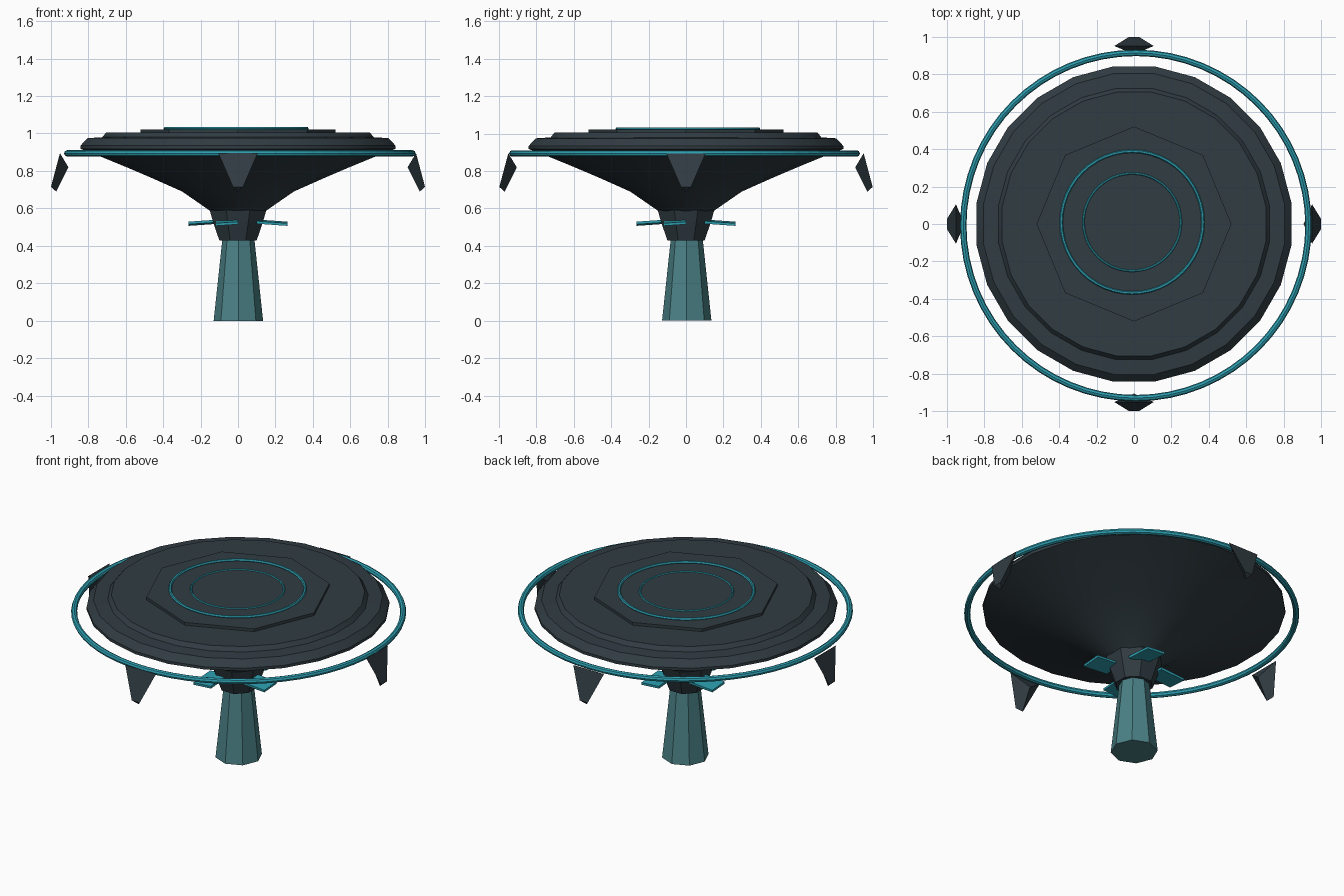
import bpy, math
from mathutils import Matrix

if "Cube" in bpy.data.objects:
    bpy.data.objects.remove(bpy.data.objects["Cube"])


def material(name, rgb):
    m = bpy.data.materials.new(name)
    m.diffuse_color = (*rgb, 1)
    m.use_nodes = True
    m.node_tree.nodes["Principled BSDF"].inputs["Base Color"].default_value = m.diffuse_color
    return m


DARK = material("dark slate", (0.030, 0.045, 0.055))
STEM = material("muted teal", (0.070, 0.220, 0.240))
GLOW = material("bright teal", (0.026, 0.340, 0.430))


def mesh_object(name, verts, faces, mat, smooth=False):
    me = bpy.data.meshes.new(name)
    me.from_pydata(verts, [], faces)
    me.materials.append(mat)
    ob = bpy.data.objects.new(name, me)
    bpy.context.collection.objects.link(ob)
    if smooth:
        bpy.ops.object.select_all(action='DESELECT')
        ob.select_set(True)
        bpy.context.view_layer.objects.active = ob
        bpy.ops.object.shade_smooth_by_angle(angle=math.radians(30))
    return ob


def lathe(name, profile, n, mat, turn=0.0, smooth=False, centre=(0, 0)):
    """Closed solid of revolution; profile runs from bottom to top as (radius, z)."""
    verts, faces = [], []
    for r, z in profile:
        for i in range(n):
            a = 2 * math.pi * (i + turn) / n
            verts.append((centre[0] + r * math.cos(a), centre[1] + r * math.sin(a), z))
    for k in range(len(profile) - 1):
        for i in range(n):
            j = (i + 1) % n
            faces.append((k * n + i, k * n + j, k * n + n + j, k * n + n + i))
    faces.append(tuple(reversed(range(n))))
    faces.append(tuple(range(len(verts) - n, len(verts))))
    return mesh_object(name, verts, faces, mat, smooth)


def torus(name, major, minor, loc, mat, n, m):
    bpy.ops.mesh.primitive_torus_add(major_radius=major, minor_radius=minor, location=loc,
                                     major_segments=n, minor_segments=m)
    ob = bpy.context.object
    ob.name = name
    ob.data.materials.append(mat)
    return ob


# stem and collar
lathe("stem", [(0.132, 0), (0.085, 0.44)], 8, STEM, centre=(0.002, 0.004))
lathe("collar", [(0.108, 0.43), (0.145, 0.53), (0.163, 0.59), (0.15, 0.61)], 8, DARK, turn=0.5)

# bowl with stepped round top
lathe("bowl", [(0.14, 0.58), (0.30, 0.69), (0.47, 0.765), (0.60, 0.82), (0.73, 0.873),
               (0.848, 0.918), (0.848, 0.935), (0.81, 0.975), (0.73, 0.98),
               (0.71, 1.005)], 24, DARK, turn=0.5, smooth=True)

# eight-sided plate and the two thin rings on top
lathe("top_plate", [(0.52, 1.0), (0.52, 1.022)], 8, DARK)
torus("top_ring_outer", 0.378, 0.009, (-0.01, 0.01, 1.026), GLOW, 48, 6)
torus("top_ring_inner", 0.260, 0.006, (-0.01, 0.01, 1.022), GLOW, 48, 6)

# large floating ring
torus("floating_ring", 0.921, 0.017, (0.01, -0.008, 0.894), GLOW, 64, 8)

for i in range(4):
    turn = Matrix.Rotation(i * math.pi / 2, 4, 'Z')

    # claw hanging from the ring: flat outside, ridge inside
    claw = [(0.95, -0.105, 0.895), (0.95, 0.105, 0.895), (0.905, 0, 0.82),
            (0.998, -0.027, 0.715), (0.998, 0.027, 0.715), (0.97, 0, 0.69)]
    ob = mesh_object(f"claw_{i + 1}", claw,
                     [(0, 1, 2), (3, 5, 4), (0, 3, 4, 1), (1, 4, 5, 2), (2, 5, 3, 0)], DARK)
    ob.matrix_world = turn

    # small tilted blade beside the collar
    bpy.ops.mesh.primitive_cube_add(size=1)
    blade = bpy.context.object
    blade.name = f"blade_{i + 1}"
    blade.data.materials.append(GLOW)
    blade.data.transform(Matrix.Diagonal((0.165, 0.12, 0.014, 1)))
    blade.matrix_world = (turn @ Matrix.Translation((0.182, -0.06, 0.524))
                          @ Matrix.Rotation(math.radians(4), 4, 'Y')
                          @ Matrix.Rotation(math.radians(4), 4, 'X'))
